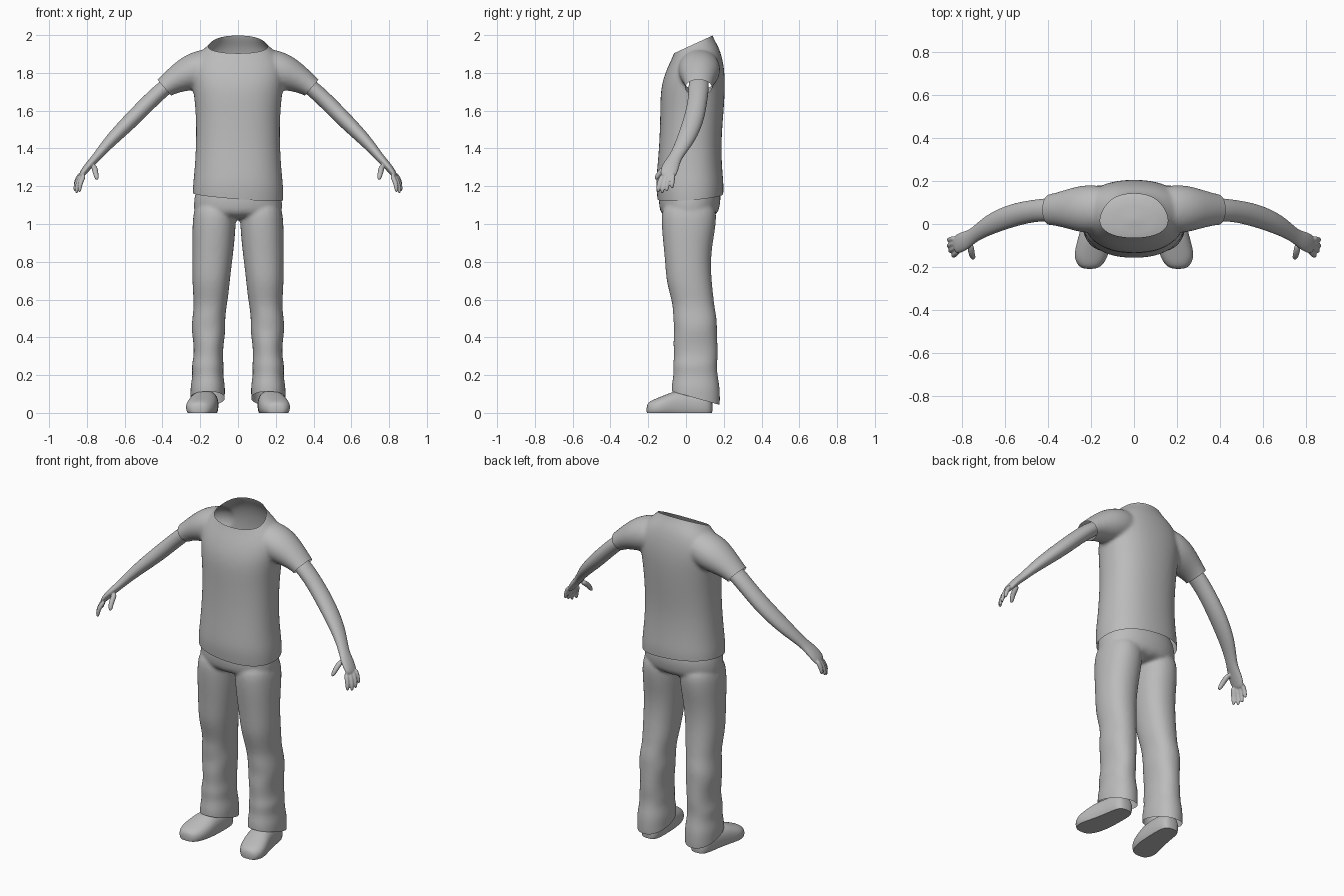
import bpy, bmesh
from math import sin, cos, pi
from mathutils import Vector

cube = bpy.data.objects.get("Cube")
if cube:
    bpy.data.objects.remove(cube)

grey = bpy.data.materials.new("plain grey")
grey.use_nodes = True
COLOUR = (0.5, 0.5, 0.5, 1)
grey.diffuse_color = COLOUR
grey.node_tree.nodes["Principled BSDF"].inputs["Base Color"].default_value = COLOUR
SIDES = 20


def loft(bm, rings, power=2.0):
    """Skin closed superellipse rings given as (centre, half axis u, half axis v)."""
    def curve(t):
        return abs(t) ** (2 / power) * (1 if t > 0 else -1)
    loops = []
    for c, u, v in rings:
        angles = [2 * pi * i / SIDES for i in range(SIDES)]
        loops.append([bm.verts.new(c + u * curve(cos(a)) + v * curve(sin(a))) for a in angles])
    for a, b in zip(loops, loops[1:]):
        for i in range(SIDES):
            j = (i + 1) % SIDES
            bm.faces.new((a[i], a[j], b[j], b[i]))
    bm.faces.new(loops[0])
    bm.faces.new(loops[-1])


def stack(bm, rows, side=1, power=2.2):
    """Horizontal rings from rows of (z, x min, x max, y min, y max)."""
    loft(bm, [(Vector((side * (x0 + x1) / 2, (y0 + y1) / 2, z)),
               Vector(((x1 - x0) / 2, 0, 0)), Vector((0, (y1 - y0) / 2, 0)))
              for z, x0, x1, y0, y1 in rows], power)


def limb(bm, rows, side=1):
    """Rings across a path from rows of (x, y, z, depth radius, thickness radius)."""
    pts = [Vector((side * r[0], r[1], r[2])) for r in rows]
    rings = []
    for i, (p, r) in enumerate(zip(pts, rows)):
        t = (pts[min(i + 1, len(pts) - 1)] - pts[max(i - 1, 0)]).normalized()
        u = Vector((0, 1, 0))
        u = (u - t * u.dot(t)).normalized()
        rings.append((p, u * r[3], t.cross(u) * r[4]))
    loft(bm, rings)


def finish(name, bm, voxel, smooth=4, cuts=()):
    """Fuse the lofts into one smooth skin, then trim open edges with planes."""
    bmesh.ops.recalc_face_normals(bm, faces=bm.faces)
    mesh = bpy.data.meshes.new(name)
    bm.to_mesh(mesh)
    bm.free()
    obj = bpy.data.objects.new(name, mesh)
    bpy.context.collection.objects.link(obj)
    sub = obj.modifiers.new("round", "SUBSURF")
    sub.levels = sub.render_levels = 2
    fuse = obj.modifiers.new("fuse", "REMESH")
    fuse.mode = "VOXEL"
    fuse.voxel_size = voxel
    relax = obj.modifiers.new("relax", "SMOOTH")
    relax.factor, relax.iterations = 0.5, smooth
    bpy.context.view_layer.update()
    graph = bpy.context.evaluated_depsgraph_get()
    baked = bpy.data.meshes.new_from_object(obj.evaluated_get(graph))
    obj.modifiers.clear()
    bm = bmesh.new()
    bm.from_mesh(baked)
    for point, normal, region, fill in cuts:
        faces = [f for f in bm.faces if region(f.calc_center_median())]
        edges = list({e for f in faces for e in f.edges})
        verts = list({v for f in faces for v in f.verts})
        res = bmesh.ops.bisect_plane(bm, geom=verts + edges + faces, dist=1e-5,
                                     plane_co=point, plane_no=normal, clear_outer=True)
        if fill:
            rim = [e for e in res["geom_cut"] if isinstance(e, bmesh.types.BMEdge)]
            bmesh.ops.holes_fill(bm, edges=rim)
    bm.to_mesh(baked)
    bm.free()
    obj.data = baked
    baked.materials.clear()
    baked.materials.append(grey)
    bpy.ops.object.select_all(action="DESELECT")
    obj.select_set(True)
    bpy.context.view_layer.objects.active = obj
    bpy.ops.object.shade_smooth_by_angle(angle=0.8)


# Shirt: torso and both sleeves, trimmed at neck, hem and sleeve ends
bm = bmesh.new()
stack(bm, [(z, -hx, hx, y0, y1) for z, hx, y0, y1 in (
    (1.02, .235, -.14, .19), (1.12, .243, -.152, .197), (1.2, .243, -.162, .203),
    (1.27, .234, -.157, .195), (1.42, .224, -.143, .187), (1.58, .225, -.138, .2),
    (1.7, .238, -.138, .208), (1.78, .25, -.12, .208), (1.85, .245, -.09, .2),
    (1.91, .205, -.06, .185), (1.955, .15, -.052, .165), (2.0, .115, -.052, .135),
    (2.1, .105, -.05, .125))], power=2.3)
cuts = [(Vector((0, -.05, 1.91)), Vector((0, -.46, 1)), lambda c: abs(c.x) < .18 and c.z > 1.85, False),
        (Vector((0, .02, 1.145)), Vector((-.08, .08, -1)), lambda c: c.z < 1.4, False)]
for s in (1, -1):
    limb(bm, ((.08, .07, 1.855, .1, .09), (.22, .07, 1.815, .12, .106), (.31, .07, 1.775, .092, .08),
              (.39, .067, 1.728, .07, .053), (.48, .06, 1.645, .066, .05)), s)
    cuts.append((Vector((s * .393, 0, 1.725)), Vector((s * .76, 0, -.65)),
                 lambda c, s=s: c.x * s > .3, False))
finish("shirt", bm, .01, 8, cuts)

# Trousers: hips and two creased legs with sloping cuffs
bm = bmesh.new()
stack(bm, [(z, -hx, hx, y0, y1) for z, hx, y0, y1 in (
    (1.26, .2, -.12, .16), (1.16, .232, -.147, .188), (1.1, .238, -.146, .183), (1.02, .235, -.13, .162))])
for s in (1, -1):
    stack(bm, ((1.14, .005, .23, -.13, .165), (1.0, .01, .243, -.132, .162), (.9, .018, .243, -.122, .142),
               (.8, .03, .243, -.112, .132), (.7, .042, .243, -.106, .137), (.62, .05, .238, -.084, .146),
               (.56, .06, .235, -.07, .152), (.5, .068, .243, -.07, .165), (.44, .064, .248, -.062, .165),
               (.37, .075, .236, -.07, .168), (.3, .08, .234, -.063, .17), (.25, .074, .248, -.072, .165),
               (.2, .079, .24, -.066, .168), (.14, .066, .254, -.08, .18), (.08, .07, .252, -.076, .182),
               (-.04, .07, .25, -.07, .18)), s)
cuff = (Vector((0, -.07, .112)), Vector((0, -.28, -1)), lambda c: c.z < .3, False)
finish("trousers", bm, .009, 6, [cuff])

# Per side: shoe, and arm with hand
FINGERS = {"index": ((.812, -.122, 1.262), (.838, -.146, 1.212), (.84, -.148, 1.165)),
           "middle": ((.824, -.105, 1.262), (.852, -.123, 1.208), (.855, -.127, 1.16)),
           "ring": ((.83, -.086, 1.265), (.859, -.1, 1.213), (.863, -.103, 1.17)),
           "little": ((.832, -.067, 1.27), (.858, -.073, 1.225), (.862, -.074, 1.187)),
           "thumb": ((.762, -.09, 1.31), (.755, -.14, 1.275), (.745, -.163, 1.232))}
for s, label in ((1, "left"), (-1, "right")):
    bm = bmesh.new()
    loft(bm, [(Vector((s * x, y, top * .35)), Vector((w, 0, 0)), Vector((0, 0, top * .65)))
              for y, x, w, top in (
        (.142, .165, .035, .08), (.11, .166, .062, .11), (.03, .17, .068, .12), (-.05, .18, .076, .12),
        (-.1, .19, .081, .1), (-.15, .2, .08, .08), (-.188, .204, .062, .064), (-.21, .206, .034, .045))], 2.4)
    finish(label + "_shoe", bm, .006, 4,
           [(Vector((0, 0, 0)), Vector((0, 0, -1)), lambda c: True, True)])

    bm = bmesh.new()
    limb(bm, ((.3, .07, 1.785, .05, .04), (.39, .067, 1.722, .056, .043), (.465, .062, 1.652, .051, .043),
              (.56, .043, 1.555, .055, .043), (.66, .004, 1.457, .05, .036), (.72, -.034, 1.39, .038, .027),
              (.755, -.06, 1.347, .035, .023), (.79, -.08, 1.31, .046, .021), (.82, -.093, 1.272, .046, .018),
              (.836, -.1, 1.245, .036, .012)), s)
    for finger, path in FINGERS.items():
        r = .015 if finger == "thumb" else .0125
        limb(bm, [(*p, r * k, r * k) for p, k in zip(path, (1.1, 1, .75))], s)
    finish(label + "_arm_and_hand", bm, .0045, 2)
